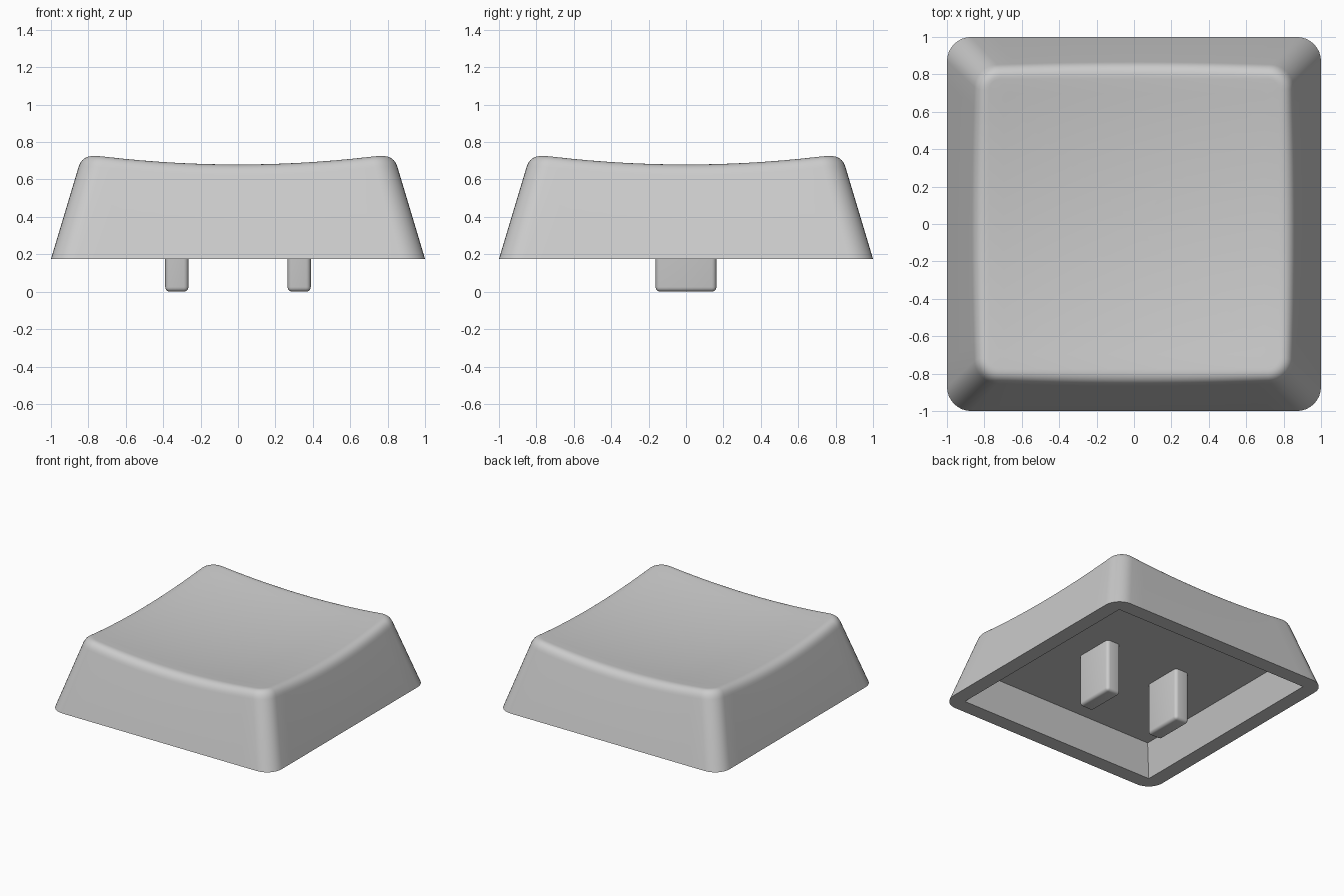
import bpy, bmesh, math
from mathutils import Vector

if "Cube" in bpy.data.objects:
    bpy.data.objects.remove(bpy.data.objects["Cube"])

BASE_Z, CEILING_Z = 0.175, 0.42
SLOPE = 0.30          # inward lean of the walls per unit of height
FILLET = 0.07         # size of the rounded top edge
ARC, SIDE = 8, 14     # segments per corner and per straight side

grey = bpy.data.materials.new("cap_grey")
grey.diffuse_color = (0.6, 0.6, 0.6, 1)
grey.use_nodes = True
grey.node_tree.nodes["Principled BSDF"].inputs["Base Color"].default_value = grey.diffuse_color


def dish(x, y):
    """Height of the scooped top."""
    return 0.629 + 0.083 * (x * x + y * y)


def outline(half, radius):
    """Points of a rounded square, counter-clockwise."""
    arcs = []
    for k in range(4):
        mid = math.radians(45 + 90 * k)
        c = Vector((math.copysign(half - radius, math.cos(mid)),
                    math.copysign(half - radius, math.sin(mid))))
        angles = [math.radians(90 * k + 90 * i / ARC) for i in range(ARC + 1)]
        arcs.append([c + radius * Vector((math.cos(a), math.sin(a))) for a in angles])
    pts = []
    for k in range(4):
        pts += arcs[k]
        a, b = arcs[k][-1], arcs[(k + 1) % 4][0]
        pts += [a.lerp(b, i / SIDE) for i in range(1, SIDE)]
    return pts


def flat(half, radius, z):
    return [Vector((p.x, p.y, z)) for p in outline(half, radius)]


def finish(bm, name):
    bmesh.ops.remove_doubles(bm, verts=bm.verts, dist=1e-5)
    bmesh.ops.recalc_face_normals(bm, faces=bm.faces)
    mesh = bpy.data.meshes.new(name)
    bm.to_mesh(mesh)
    bm.free()
    mesh.materials.append(grey)
    ob = bpy.data.objects.new(name, mesh)
    bpy.context.collection.objects.link(ob)
    bpy.ops.object.select_all(action='DESELECT')
    ob.select_set(True)
    bpy.context.view_layer.objects.active = ob
    bpy.ops.object.shade_smooth_by_angle(angle=math.radians(30))
    return ob


# Where the leaning walls would meet the scooped top
bottom = flat(1.0, 0.13, BASE_Z)
edge = []
for i in range(len(bottom)):
    z = 0.7
    for _ in range(4):
        p = outline(1 - SLOPE * (z - BASE_Z), 0.12)[i]
        z = dish(p.x, p.y)
    edge.append(Vector((p.x, p.y, z)))
wall_end = [e + (b - e).normalized() * FILLET for e, b in zip(edge, bottom)]
top_rim = [Vector((p.x, p.y, dish(p.x, p.y))) for p in outline(0.845 - FILLET, 0.06)]

# Cap shell: cavity, rim, walls, rounded edge, scooped top
rings = [flat(0.81, 0, CEILING_Z), flat(0.88, 0, BASE_Z), bottom]
for j in range(9):
    t = j / 8
    rings.append([a * (1 - t) ** 2 + e * 2 * t * (1 - t) + b * t * t
                  for a, e, b in zip(wall_end, edge, top_rim)])
for j in range(1, 10):
    s = 1 - j / 10
    rings.append([Vector((p.x * s, p.y * s, dish(p.x * s, p.y * s))) for p in top_rim])

bm = bmesh.new()
loops = [[bm.verts.new(p) for p in ring] for ring in rings]
n = len(bottom)
for lo, hi in zip(loops, loops[1:]):
    for i in range(n):
        k = (i + 1) % n
        bm.faces.new((lo[i], lo[k], hi[k], hi[i]))
bm.faces.new(loops[0])
centre = bm.verts.new((0, 0, dish(0, 0)))
for i in range(n):
    bm.faces.new((loops[-1][i], loops[-1][(i + 1) % n], centre))
finish(bm, "cap_shell")

# Two rounded prongs hanging from the cavity ceiling
for side, name in ((-1, "left_prong"), (1, "right_prong")):
    height = CEILING_Z + 0.03
    bm = bmesh.new()
    bmesh.ops.create_cube(bm, size=1)
    bmesh.ops.scale(bm, vec=(0.124, 0.325, height), verts=bm.verts)
    bmesh.ops.translate(bm, vec=(0.327 * side, 0, height / 2), verts=bm.verts)
    edges = [e for e in bm.edges if min(v.co.z for v in e.verts) < 0.01]
    bmesh.ops.bevel(bm, geom=edges, offset=0.025, segments=4, profile=0.5,
                    affect='EDGES')
    finish(bm, name)
